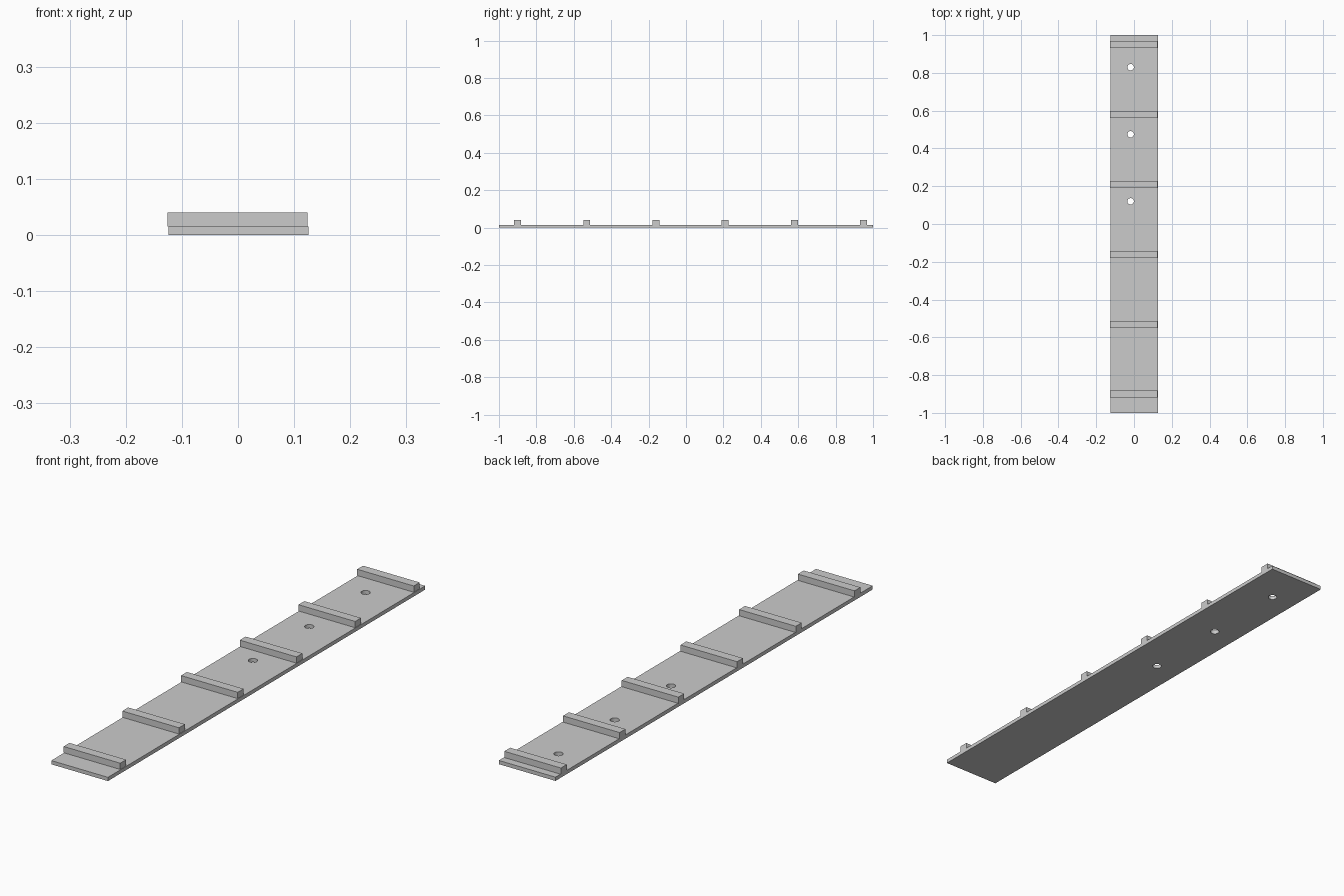
import bpy

if "Cube" in bpy.data.objects:
    bpy.data.objects.remove(bpy.data.objects["Cube"], do_unlink=True)

grey = bpy.data.materials.new("plain_grey")
grey.use_nodes = True
colour = (0.6, 0.6, 0.6, 1)
grey.diffuse_color = colour
grey.node_tree.nodes["Principled BSDF"].inputs["Base Color"].default_value = colour


def box(name, centre, size):
    bpy.ops.mesh.primitive_cube_add(size=1, location=centre)
    ob = bpy.context.object
    ob.name = name
    ob.scale = size
    bpy.ops.object.transform_apply(location=False, rotation=False, scale=True)
    ob.data.materials.append(grey)
    return ob


# Long flat base plate
plate = box("base_plate", (0.001, 0, 0.0075), (0.25, 2, 0.015))

# Screw holes through the plate
for i in range(3):
    bpy.ops.mesh.primitive_cylinder_add(
        vertices=32, radius=0.017, depth=0.1, location=(-0.018, 0.12 + 0.355 * i, 0))
    cutter = bpy.context.object
    cutter.name = f"hole_cutter_{i + 1}"
    cutter.data.materials.append(grey)
    cutter.hide_render = True
    cutter.hide_set(True)
    cut = plate.modifiers.new(f"hole_{i + 1}", "BOOLEAN")
    cut.operation = "DIFFERENCE"
    cut.solver = "EXACT"
    cut.object = cutter

# Evenly spaced cross ribs
for i in range(6):
    box(f"cross_rib_{i + 1}", (-0.001, -0.901 + 0.3702 * i, 0.0275), (0.25, 0.037, 0.025))
